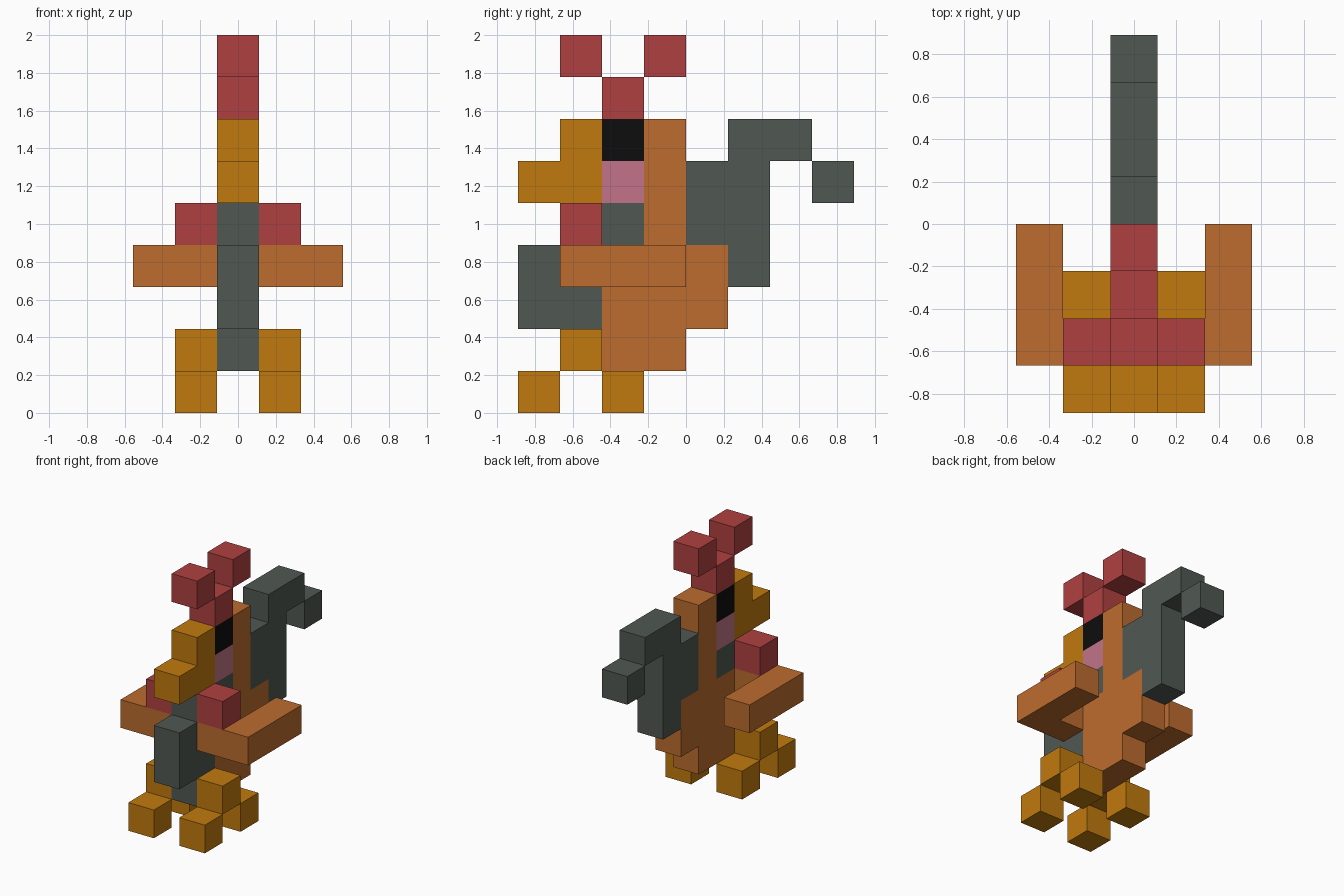
import bpy, bmesh
from mathutils import Vector

cube = bpy.data.objects.get("Cube")
if cube:
    bpy.data.objects.remove(cube, do_unlink=True)

U = 2 / 9  # edge length of one block


def material(name, rgb):
    lin = [((c / 255 + 0.055) / 1.055) ** 2.4 if c > 10 else c / 255 / 12.92 for c in rgb]
    mat = bpy.data.materials.new(name)
    mat.use_nodes = True
    mat.diffuse_color = (*lin, 1)
    bsdf = next(n for n in mat.node_tree.nodes if n.type == 'BSDF_PRINCIPLED')
    bsdf.inputs["Base Color"].default_value = (*lin, 1)
    bsdf.inputs["Roughness"].default_value = 0.8
    return mat


RED = material("red", (176, 64, 64))
GOLD = material("gold", (192, 122, 14))
ORANGE = material("orange", (188, 108, 46))
GREY = material("grey", (80, 88, 82))
PINK = material("pink", (194, 116, 136))
BLACK = material("black", (13, 13, 13))

AXES = [Vector(a) for a in ((1, 0, 0), (0, 1, 0), (0, 0, 1))]


def part(name, mat, runs, side=1):
    """Join blocks into one shell. Each run is (x, first y, last y, first z, last z)
    in block counts; side = -1 mirrors it to the other half."""
    cells = {(side * x, y, z) for x, y0, y1, z0, z1 in runs
             for y in range(y0, y1 + 1) for z in range(z0, z1 + 1)}
    bm = bmesh.new()
    for cell in sorted(cells):
        centre = Vector((cell[0], cell[1] - 3.5, cell[2] + 0.5))
        for a in range(3):
            for s in (1, -1):
                n = AXES[a] * s
                if tuple(int(c + d) for c, d in zip(cell, n)) in cells:
                    continue  # shared with a neighbouring block
                u, v = AXES[(a + 1) % 3] * s, AXES[(a + 2) % 3]
                corners = [(-1, -1), (1, -1), (1, 1), (-1, 1)]
                bm.faces.new([bm.verts.new((centre + (n + u * p + v * q) / 2) * U)
                              for p, q in corners])
    bmesh.ops.remove_doubles(bm, verts=bm.verts, dist=0.001)
    bmesh.ops.dissolve_limit(bm, angle_limit=0.01, verts=bm.verts, edges=bm.edges)
    mesh = bpy.data.meshes.new(name)
    bm.to_mesh(mesh)
    bm.free()
    mesh.materials.append(mat)
    obj = bpy.data.objects.new(name, mesh)
    bpy.context.collection.objects.link(obj)


# Head: crest, beak, eye, cheek
part("crest", RED, [(0, 2, 2, 7, 7), (0, 1, 1, 8, 8), (0, 3, 3, 8, 8)])
part("beak", GOLD, [(0, 0, 1, 5, 5), (0, 1, 1, 6, 6)])
part("eye", BLACK, [(0, 2, 2, 6, 6)])
part("cheek", PINK, [(0, 2, 2, 5, 5)])

# Body: back, rump and grey chest
part("body", ORANGE, [(0, 3, 3, 1, 6), (0, 2, 2, 1, 3), (0, 4, 4, 2, 3)])
part("chest", GREY, [(0, 1, 1, 1, 4), (0, 0, 0, 2, 3), (0, 2, 2, 4, 4)])

# Tail arching up and curling over at the tip
part("tail", GREY, [(0, 4, 4, 4, 5), (0, 5, 5, 3, 6), (0, 6, 6, 6, 6), (0, 7, 7, 5, 5)])

# Paired wings, shoulders, legs and toes
for side, label in ((1, "left"), (-1, "right")):
    part(label + "_wing", ORANGE, [(1, 1, 1, 3, 3), (2, 1, 3, 3, 3)], side)
    part(label + "_shoulder", RED, [(1, 1, 1, 4, 4)], side)
    part(label + "_leg", GOLD, [(1, 1, 1, 1, 1)], side)
    part(label + "_front_toe", GOLD, [(1, 0, 0, 0, 0)], side)
    part(label + "_back_toe", GOLD, [(1, 2, 2, 0, 0)], side)
